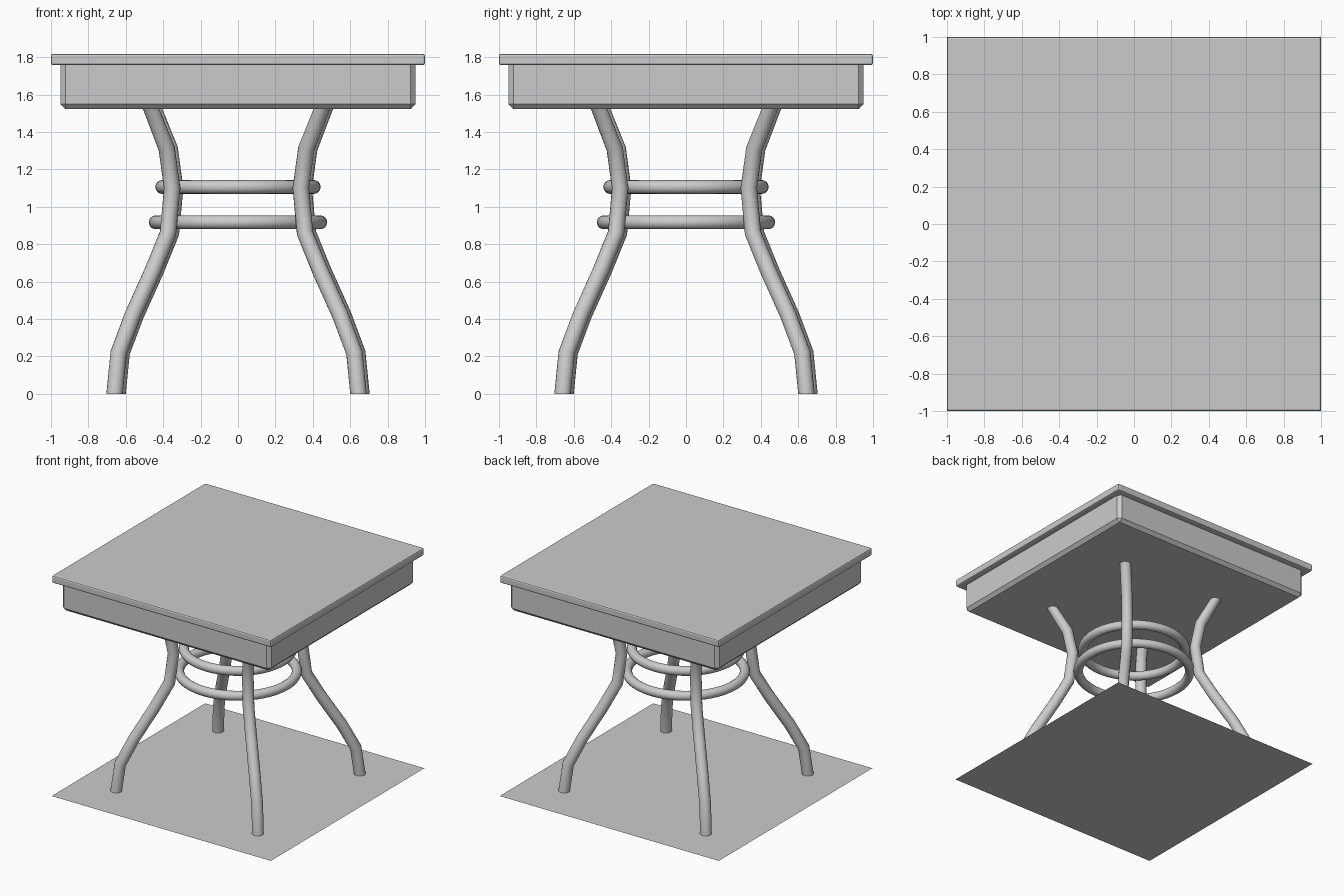
import bpy, bmesh, math
from mathutils import Vector, Matrix

if "Cube" in bpy.data.objects:
    bpy.data.objects.remove(bpy.data.objects["Cube"])


def smooth(obj):
    bpy.ops.object.select_all(action='DESELECT')
    obj.select_set(True)
    bpy.context.view_layer.objects.active = obj
    bpy.ops.object.shade_smooth_by_angle(angle=math.radians(35))


def box(name, half, z0, z1, bevel, segments):
    bpy.ops.mesh.primitive_cube_add(size=1, location=(0, 0, (z0 + z1) / 2))
    obj = bpy.context.object
    obj.name = name
    obj.data.transform(Matrix.Diagonal((2 * half, 2 * half, z1 - z0, 1)))
    mod = obj.modifiers.new("bevel", 'BEVEL')
    mod.width, mod.segments = bevel, segments
    return obj


def tube(name, points, radius, sides=16):
    """Sweep a circle along the points, with level end caps."""
    bm = bmesh.new()
    rings = []
    for i, p in enumerate(points):
        if i in (0, len(points) - 1):
            n = Vector((0, 0, 1))
        else:
            n = (p - points[i - 1]).normalized() + (points[i + 1] - p).normalized()
            n.normalize()
        u = Vector((0, 1, 0)).cross(n).normalized()
        v = n.cross(u)
        rings.append([bm.verts.new(p + radius * (u * math.cos(a) + v * math.sin(a)))
                      for a in (2 * math.pi * k / sides for k in range(sides))])
    for a, b in zip(rings, rings[1:]):
        for k in range(sides):
            j = (k + 1) % sides
            bm.faces.new((a[k], a[j], b[j], b[k]))
    bm.faces.new(rings[0][::-1])
    bm.faces.new(rings[-1])
    mesh = bpy.data.meshes.new(name)
    bm.to_mesh(mesh)
    bm.free()
    obj = bpy.data.objects.new(name, mesh)
    bpy.context.collection.objects.link(obj)
    smooth(obj)
    return obj


# Table top and the deep apron block under it
box("table_top", 1.0, 1.757, 1.818, 0.012, 2)
box("apron", 0.95, 1.522, 1.787, 0.027, 1)

# Four bent legs, one rotated about the centre
profile = [(0.652, 0), (0.63, 0.22), (0.555, 0.42), (0.447, 0.66),
           (0.366, 0.86), (0.344, 1.10), (0.373, 1.31), (0.459, 1.53)]
for k in range(4):
    turn = Matrix.Rotation(k * math.pi / 2, 3, 'Z')
    path = [turn @ Vector((-c - 0.008, -c + 0.008, z)) for c, z in profile]
    tube(f"leg_{k + 1}", path, 0.044)

# Two bracing rings inside the legs
for name, radius, z in (("lower_ring", 0.44, 0.917), ("upper_ring", 0.405, 1.106)):
    bpy.ops.mesh.primitive_torus_add(major_radius=radius, minor_radius=0.037,
                                     major_segments=48, minor_segments=16,
                                     location=(0, 0, z))
    bpy.context.object.name = name
    smooth(bpy.context.object)

# Thin square base sheet the legs stand on
bpy.ops.mesh.primitive_plane_add(size=2, location=(0, 0, 0))
bpy.context.object.name = "base_sheet"
